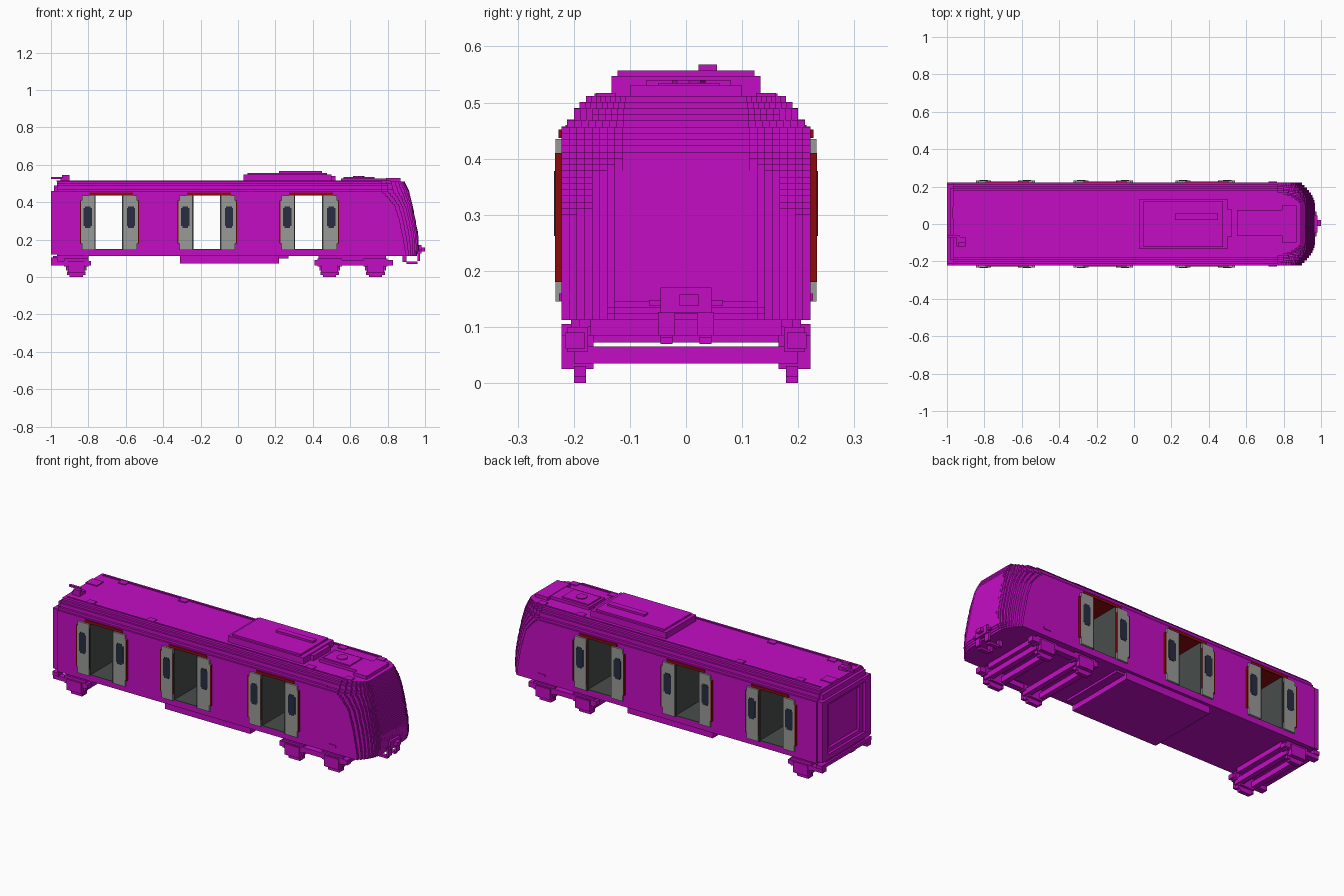
import bpy, bmesh, math

if "Cube" in bpy.data.objects:
    bpy.data.objects.remove(bpy.data.objects["Cube"], do_unlink=True)


def material(name, r, g, b):
    m = bpy.data.materials.new(name)
    m.use_nodes = True
    m.diffuse_color = (r, g, b, 1)
    m.node_tree.nodes["Principled BSDF"].inputs["Base Color"].default_value = (r, g, b, 1)
    return m


MAGENTA = material("magenta paint", 0.55, 0.004, 0.55)
GREY = material("door grey", 0.32, 0.32, 0.31)
RED = material("dark red", 0.27, 0.003, 0.003)
GLASS = material("window navy", 0.021, 0.027, 0.055)
DARK = material("interior grey", 0.065, 0.075, 0.072)


def finish(name, bm, *mats):
    bmesh.ops.recalc_face_normals(bm, faces=bm.faces)
    mesh = bpy.data.meshes.new(name)
    bm.to_mesh(mesh)
    bm.free()
    ob = bpy.data.objects.new(name, mesh)
    bpy.context.collection.objects.link(ob)
    for m in mats:
        mesh.materials.append(m)
    return ob


def prism(bm, pts, z0, z1):
    """Plan outline extruded from z0 to z1."""
    lo = [bm.verts.new((x, y, z0)) for x, y in pts]
    hi = [bm.verts.new((x, y, z1)) for x, y in pts]
    bm.faces.new(lo[::-1])
    bm.faces.new(hi)
    n = len(pts)
    for i in range(n):
        j = (i + 1) % n
        bm.faces.new((lo[i], lo[j], hi[j], hi[i]))


def boxes(name, mat, *dims):
    """Joined boxes, each given as x0, x1, y0, y1, z0, z1."""
    bm = bmesh.new()
    for x0, x1, y0, y1, z0, z1 in dims:
        prism(bm, [(x0, y0), (x1, y0), (x1, y1), (x0, y1)], z0, z1)
    return finish(name, bm, mat)


def both(*dims):
    """Repeat boxes mirrored across the centre line."""
    return [d for x0, x1, y0, y1, z0, z1 in dims
            for d in ((x0, x1, y0, y1, z0, z1), (x0, x1, -y1, -y0, z0, z1))]


def lerp(table, z):
    for (a, u), (b, v) in zip(table, table[1:]):
        if z <= b:
            return u + (v - u) * max(0, z - a) / (b - a)
    return table[-1][1]


W, REAR, CAB = 0.222, -0.968, 0.70
SILL, HEAD = 0.145, 0.445
DOORWAYS = [(-0.765, -0.612), (-0.243, -0.088), (0.302, 0.458)]
ROOF = [(HEAD, 0.457, W), (0.457, 0.47, 0.212), (0.47, 0.49, 0.20),
        (0.49, 0.501, 0.19), (0.501, 0.512, 0.178)]

# Body shell: sill, pillars between the doorways, stepped roof
edges = [REAR] + [x for d in DOORWAYS for x in d] + [CAB]
boxes("body_sill", MAGENTA, (REAR, CAB, -W, W, 0.112, SILL))
boxes("body_pillars", MAGENTA,
      *[(a, b, -W, W, SILL, HEAD) for a, b in zip(edges[::2], edges[1::2])])
boxes("roof", MAGENTA, *[(REAR, CAB, -w, w, a, b) for a, b, w in ROOF])

# Cab nose: thin stepped layers that taper in plan and lean back
FRONT = [(0.11, 0.955), (0.15, 0.967), (0.22, 0.965), (0.30, 0.95),
         (0.40, 0.93), (0.46, 0.915), (0.51, 0.89)]
SIDE = [(0.11, 0.90), (0.20, 0.885), (0.30, 0.865), (0.38, 0.84),
        (0.43, 0.80), (0.455, 0.77), (0.51, 0.77)]
bm = bmesh.new()
LAYERS, INNER, STEPS = 36, 0.10, 9
step = (0.512 - 0.112) / LAYERS
for i in range(LAYERS):
    z0 = 0.112 + i * step
    zm = z0 + step / 2
    w = next((w for a, b, w in ROOF if a <= zm < b), W)
    xs, xf = lerp(SIDE, zm), lerp(FRONT, zm)
    half = [(CAB, w)]
    for k in range(STEPS):
        t = 1 - k / STEPS
        x = xs + (xf - xs) * (1 - t ** 2.2)
        half += [(x, INNER + (w - INNER) * t),
                 (x, INNER + (w - INNER) * (t - 1 / STEPS))]
    half.append((xf, INNER))
    prism(bm, half + [(x, -y) for x, y in half[::-1]], z0, z0 + step)
finish("cab_nose", bm, MAGENTA)
boxes("cab_side_plates", MAGENTA, *both((0.72, 0.765, W, W + 0.004, 0.147, 0.16)))

# Rear end: gangway frame around a recessed panel
boxes("gangway_frame", MAGENTA,
      *both((-1, REAR, 0.165, 0.215, 0.12, 0.46)),
      (-1, REAR, -0.165, 0.165, 0.12, 0.15), (-1, REAR, -0.165, 0.165, 0.435, 0.46),
      (-0.985, REAR, -0.19, 0.19, 0.46, 0.49))
boxes("gangway_inner_rim", MAGENTA,
      *both((-0.985, REAR, 0.135, 0.165, 0.15, 0.435)),
      (-0.985, REAR, -0.135, 0.135, 0.15, 0.17), (-0.985, REAR, -0.135, 0.135, 0.415, 0.435))

# Doorway linings and the door leaves
T = 0.004
boxes("doorway_floors", DARK, *[(a, b, -W, W, SILL, SILL + T) for a, b in DOORWAYS])
boxes("doorway_walls", DARK, *[d for a, b in DOORWAYS for d in
      ((a, a + T, -W, W, SILL, HEAD), (b - T, b, -W, W, SILL, HEAD))])
boxes("doorway_ceilings", RED, *[(a, b, -W, W, HEAD - T, HEAD) for a, b in DOORWAYS])
boxes("door_header_strips", RED,
      *both(*[(a - 0.03, b + 0.05, W, W + 0.005, 0.437, 0.452) for a, b in DOORWAYS]))


def door_leaf(name, x0, x1, side, outer):
    """Door leaf with red edges at mid height and a dark window plate."""
    bm = bmesh.new()
    ya, yb = sorted((side * (W - 0.002), side * 0.233))
    c = 0.008
    for z0, z1, inset in ((SILL, 0.18, c), (0.18, 0.41, 0), (0.41, 0.435, c)):
        a = x0 + (inset if outer < 0 else 0)
        b = x1 - (inset if outer > 0 else 0)
        prism(bm, [(a, ya), (b, ya), (b, yb), (a, yb)], z0, z1)
    bm.normal_update()
    for f in bm.faces:
        z = f.calc_center_median().z
        f.material_index = int(abs(f.normal.x) > 0.5 and 0.18 < z < 0.41)
    finish(name, bm, GREY, RED)
    # red outer seal
    s = x0 if outer < 0 else x1
    y0, y1 = sorted((side * W, side * 0.2335))
    boxes(name + "_seal", RED, (s - 0.003, s + 0.003, y0, y1, 0.18, 0.41))
    # window with clipped corners
    m = (x0 + x1) / 2
    y0, y1 = sorted((side * 0.231, side * 0.235))
    boxes(name + "_window", GLASS, (m - 0.022, m + 0.022, y0, y1, 0.272, 0.368),
          (m - 0.015, m + 0.015, y0, y1, 0.262, 0.272),
          (m - 0.015, m + 0.015, y0, y1, 0.368, 0.378))


for i, (a, b) in enumerate(DOORWAYS, 1):
    for side, word in ((-1, "front"), (1, "back")):
        door_leaf(f"door_{i}_{word}_rear_leaf", a - 0.077, a, side, -1)
        door_leaf(f"door_{i}_{word}_cab_leaf", b, b + 0.08, side, 1)
boxes("door_dark_jambs", DARK,
      *both(*[(b - 0.008, b, W - 0.004, 0.232, SILL, 0.435) for a, b in DOORWAYS]))

# Roof equipment
boxes("roof_cooling_unit", MAGENTA,
      (0.03, 0.50, -0.133, 0.133, 0.51, 0.547), (0.05, 0.475, -0.122, 0.122, 0.547, 0.557),
      (0.475, 0.52, -0.07, 0.08, 0.51, 0.54), (0.22, 0.45, 0.022, 0.055, 0.557, 0.568))
boxes("roof_fan_unit", MAGENTA,
      (0.55, 0.79, -0.065, 0.075, 0.51, 0.528), (0.565, 0.73, -0.05, 0.06, 0.528, 0.535),
      (0.79, 0.87, -0.10, 0.10, 0.51, 0.53))
bm = bmesh.new()
prism(bm, [(0.645 + 0.03 * math.cos(k * math.pi / 4), 0.005 + 0.03 * math.sin(k * math.pi / 4))
           for k in range(8)], 0.535, 0.54)
finish("roof_fan", bm, MAGENTA)
boxes("roof_ribs", MAGENTA, *both((-0.95, 0.80, 0.155, 0.163, 0.51, 0.516)),
      *both(*[(x, x + 0.045, 0.125, 0.16, 0.51, 0.517) for x in (-0.835, -0.46, 0.53, 0.77)]))
boxes("roof_rear_connector", MAGENTA,
      (-1, -0.93, -0.075, -0.06, 0.525, 0.535), (-0.95, -0.90, -0.12, -0.07, 0.512, 0.53),
      (-0.94, -0.90, -0.12, -0.10, 0.53, 0.545), (-0.97, -0.90, 0.03, 0.09, 0.51, 0.517))

# Underfloor equipment
boxes("underfloor_box", MAGENTA, (-0.31, 0.22, -0.205, 0.205, 0.072, 0.113),
      (0.22, 0.27, -0.19, 0.19, 0.10, 0.113))

# Axles: cross beams, axle boxes and wheels
for name, x in (("rear", -0.865), ("middle", 0.49), ("cab", 0.735)):
    boxes(name + "_axle_beams", MAGENTA, (x - 0.055, x - 0.025, -0.2, 0.2, 0.035, 0.065),
          (x + 0.025, x + 0.055, -0.2, 0.2, 0.035, 0.065))
    boxes(name + "_axle_boxes", MAGENTA, *both(
        (x - 0.045, x + 0.045, 0.165, W, 0.025, 0.085),
        (x - 0.065, x + 0.065, 0.175, 0.212, 0.055, 0.10)))
    boxes(name + "_wheels", MAGENTA, *both(
        (x - 0.035, x + 0.035, 0.178, 0.20, 0, 0.03), (x - 0.05, x + 0.05, 0.178, 0.20, 0.012, 0.03)))
boxes("bogie_side_frames", MAGENTA, *both(
    (-1, -0.785, 0.18, 0.215, 0.062, 0.085), (0.41, 0.83, 0.18, 0.215, 0.062, 0.09)))
boxes("bogie_mounts", MAGENTA, (-0.99, -0.80, -0.17, 0.17, 0.085, 0.113),
      (0.43, 0.79, -0.17, 0.17, 0.085, 0.113),
      (-1, -0.965, -W, W, 0.085, 0.105))

# Coupler and hanging hoses under the nose
boxes("coupler", MAGENTA, (0.93, 0.98, -0.045, 0.045, 0.125, 0.17),
      (0.94, 0.975, -0.066, 0.066, 0.138, 0.148), (0.98, 1.0, -0.012, 0.022, 0.137, 0.158))
boxes("coupler_hoses", MAGENTA, *both(
    (0.96, 0.972, 0.02, 0.05, 0.085, 0.127), (0.90, 0.96, 0.024, 0.045, 0.07, 0.082),
    (0.88, 0.90, 0.024, 0.045, 0.08, 0.113)))
